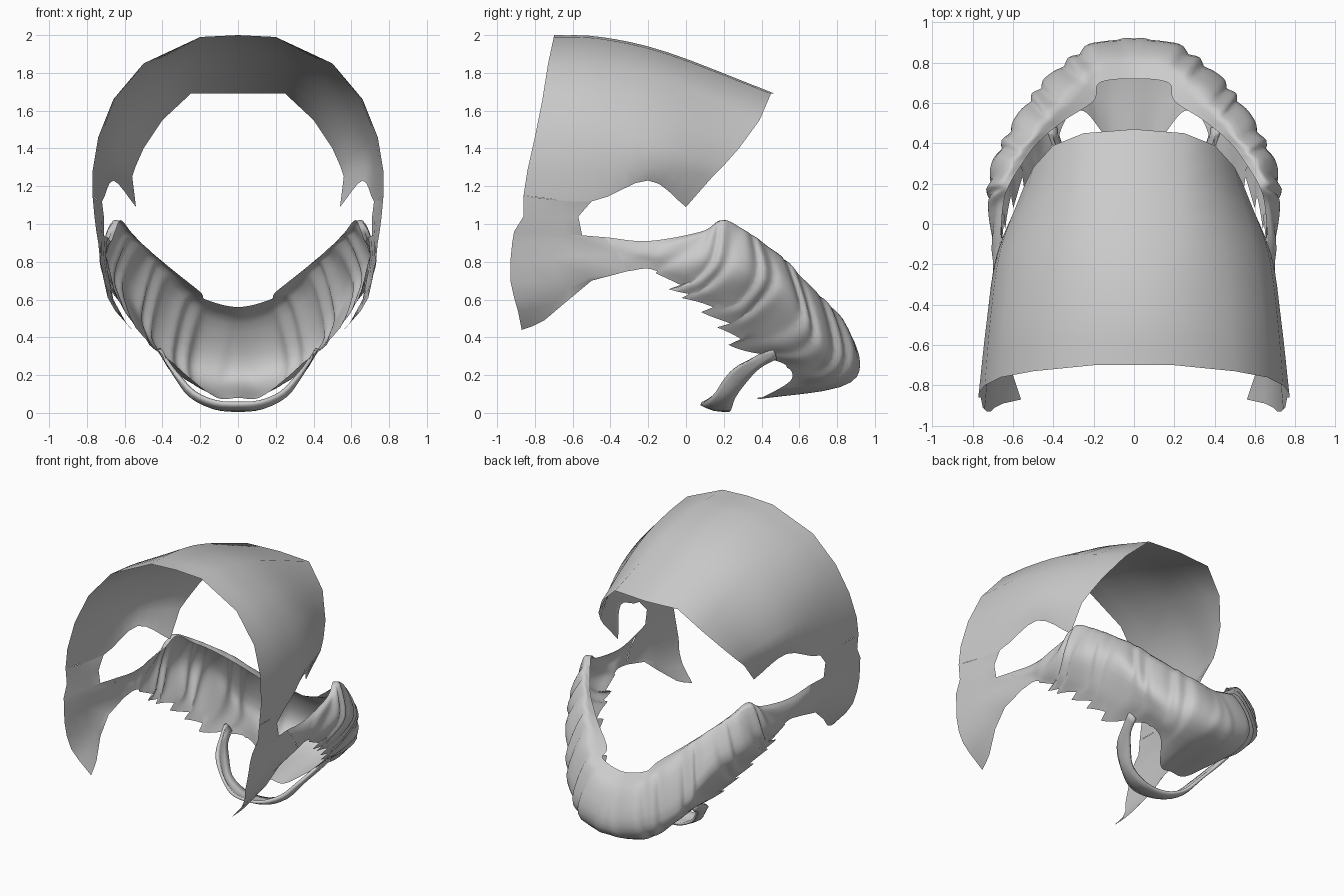
import bpy
import math
from mathutils import Vector

default_cube = bpy.data.objects.get("Cube")
if default_cube:
    bpy.data.objects.remove(default_cube, do_unlink=True)


def spline(points, steps, mirrored=False):
    """Resample a list of points with a curve through every one."""
    points = [Vector(p) for p in points]
    if steps == 1:
        return points
    first = 2 * points[0] - points[1]
    if mirrored:
        first = Vector((-points[1].x, points[1].y, points[1].z))
    last = 2 * points[-1] - points[-2]
    chain = [first] + points + [last]
    result = []
    for i in range(len(points) - 1):
        a, b, c, d = chain[i:i + 4]
        for k in range(steps):
            t = k / steps
            result.append(b + t * (c - a) / 2
                          + t * t * (a - 2.5 * b + 2 * c - d / 2)
                          + t ** 3 * (1.5 * (b - c) + (d - a) / 2))
    result.append(points[-1])
    return result


def loft(name, sections, along, across, centred=False, shape=None, thickness=0):
    """Skin a grid through the sections and mirror it to the other side."""
    rows = [spline(s, across) for s in sections]
    columns = [spline(c, along, centred) for c in zip(*rows)]
    height, width = len(columns[0]), len(columns)
    verts = []
    for i in range(height):
        for j in range(width):
            p = columns[j][i]
            if shape:
                p = shape(p, i / along, j / (width - 1))
            verts.append(p)
    faces = []
    for i in range(height - 1):
        for j in range(width - 1):
            k = i * width + j
            faces.append((k, k + 1, k + width + 1, k + width))
    mesh = bpy.data.meshes.new(name)
    mesh.from_pydata(verts, [], faces)
    mesh.update()
    obj = bpy.data.objects.new(name, mesh)
    bpy.context.collection.objects.link(obj)
    mirror = obj.modifiers.new("Mirror", "MIRROR")
    mirror.use_clip = True
    mirror.merge_threshold = 0.002
    if thickness:
        solid = obj.modifiers.new("Thickness", "SOLIDIFY")
        solid.thickness = thickness
        solid.offset = 0
    bpy.ops.object.select_all(action="DESELECT")
    obj.select_set(True)
    bpy.context.view_layer.objects.active = obj
    bpy.ops.object.shade_smooth_by_angle(angle=math.radians(60))


# Hair shell: sections from the crown down to the ear, front edge to rear edge
crown = [
    [(0, -.7, 2), (0, -.45, 1.99), (0, -.1, 1.91), (0, .47, 1.69)],
    [(.2, -.7, 1.99), (.2, -.45, 1.98), (.22, -.1, 1.9), (.25, .45, 1.69)],
    [(.5, -.73, 1.85), (.48, -.45, 1.83), (.45, -.1, 1.76), (.4, .39, 1.55)],
    [(.66, -.76, 1.66), (.64, -.45, 1.65), (.59, -.1, 1.57), (.5, .28, 1.4)],
    [(.74, -.8, 1.46), (.71, -.45, 1.45), (.66, -.12, 1.41), (.54, .2, 1.31)],
    [(.77, -.84, 1.28), (.73, -.48, 1.28), (.68, -.15, 1.3), (.56, .14, 1.25)],
    [(.77, -.86, 1.15), (.72, -.5, 1.12), (.66, -.2, 1.23), (.54, 0, 1.09)],
]
loft("hair_shell", crown, 1, 4, True)

# Sideburns: continue the shell edge into hanging points and a strip to the beard
sideburn = [
    spline(crown[-1], 4)[:5:2],
    [(.76, -.86, 1.04), (.74, -.72, 1.04), (.71, -.57, 1.04)],
    [(.75, -.91, .96), (.73, -.74, .95), (.71, -.55, .94)],
    [(.74, -.92, .9), (.72, -.7, .92), (.69, -.43, .93)],
    [(.73, -.93, .8), (.72, -.7, .82), (.7, -.36, .84)],
    [(.71, -.93, .7), (.7, -.7, .69), (.69, -.31, .75)],
    [(.69, -.91, .61), (.68, -.73, .63), (.68, -.5, .7)],
    [(.65, -.89, .54), (.65, -.77, .56), (.66, -.62, .6)],
    [(.56, -.87, .44), (.58, -.81, .46), (.6, -.75, .49)],
]
loft("sideburn", sideburn, 1, 2)


def shaggy(p, u, v):
    """Comb the beard into slanting locks with a ragged lower edge."""
    fade = max(0, min(1, 8 - u))
    lock = (1.35 * u + .2 * math.sin(4 * u) - 1.4 * v) % 1
    bulge = fade * min(1, u) * math.sin(math.pi * lock ** 1.6) * math.sin(math.pi * v)
    edge = fade * max(0, min(1, u - 2.5)) * lock * v ** 6
    outward = Vector((p.x, p.y * .6, 0)).normalized()
    return p + outward * bulge * .022 + Vector((0, -.1, -.01)) * edge


# Beard: sections from the chin to the ear, upper rim to ragged lower edge
beard = [
    [(0, .72, .56), (0, .84, .47), (0, .92, .26), (0, .82, .14), (0, .38, .08)],
    [(.17, .7, .6), (.18, .8, .52), (.2, .88, .28), (.17, .78, .14), (.11, .4, .08)],
    [(.2, .61, .64), (.31, .68, .64), (.36, .77, .34), (.3, .71, .2), (.25, .56, .18)],
    [(.35, .51, .76), (.42, .56, .77), (.47, .66, .46), (.41, .62, .32), (.36, .5, .28)],
    [(.48, .4, .87), (.51, .44, .87), (.57, .52, .65), (.53, .42, .48), (.47, .32, .37)],
    [(.56, .29, .95), (.6, .32, .95), (.66, .36, .74), (.61, .3, .58), (.57, .23, .5)],
    [(.62, .19, 1.02), (.66, .2, 1), (.71, .2, .8), (.67, .14, .67), (.63, .09, .6)],
    [(.65, .08, .96), (.68, .07, .93), (.7, .05, .83), (.69, .01, .74), (.66, -.02, .68)],
    [(.67, -.2, .91), (.69, -.2, .88), (.7, -.2, .84), (.69, -.19, .8), (.68, -.18, .76)],
    [(.69, -.43, .93), (.7, -.4, .89), (.7, -.37, .85), (.7, -.34, .8), (.69, -.31, .75)],
]
loft("beard", beard, 10, 4, True, shaggy)

# Throat strand: thin loop hanging below the jaw
strand = [
    [(0, .08, .05), (0, .15, .02), (0, .23, .015)],
    [(.12, .1, .06), (.13, .16, .03), (.12, .24, .03)],
    [(.23, .16, .11), (.25, .2, .09), (.23, .26, .09)],
    [(.31, .21, .19), (.32, .26, .18), (.3, .32, .17)],
    [(.36, .28, .25), (.37, .34, .26), (.36, .39, .24)],
    [(.4, .42, .32), (.42, .46, .34), (.39, .48, .29)],
]
loft("throat_strand", strand, 3, 2, True, thickness=.02)
